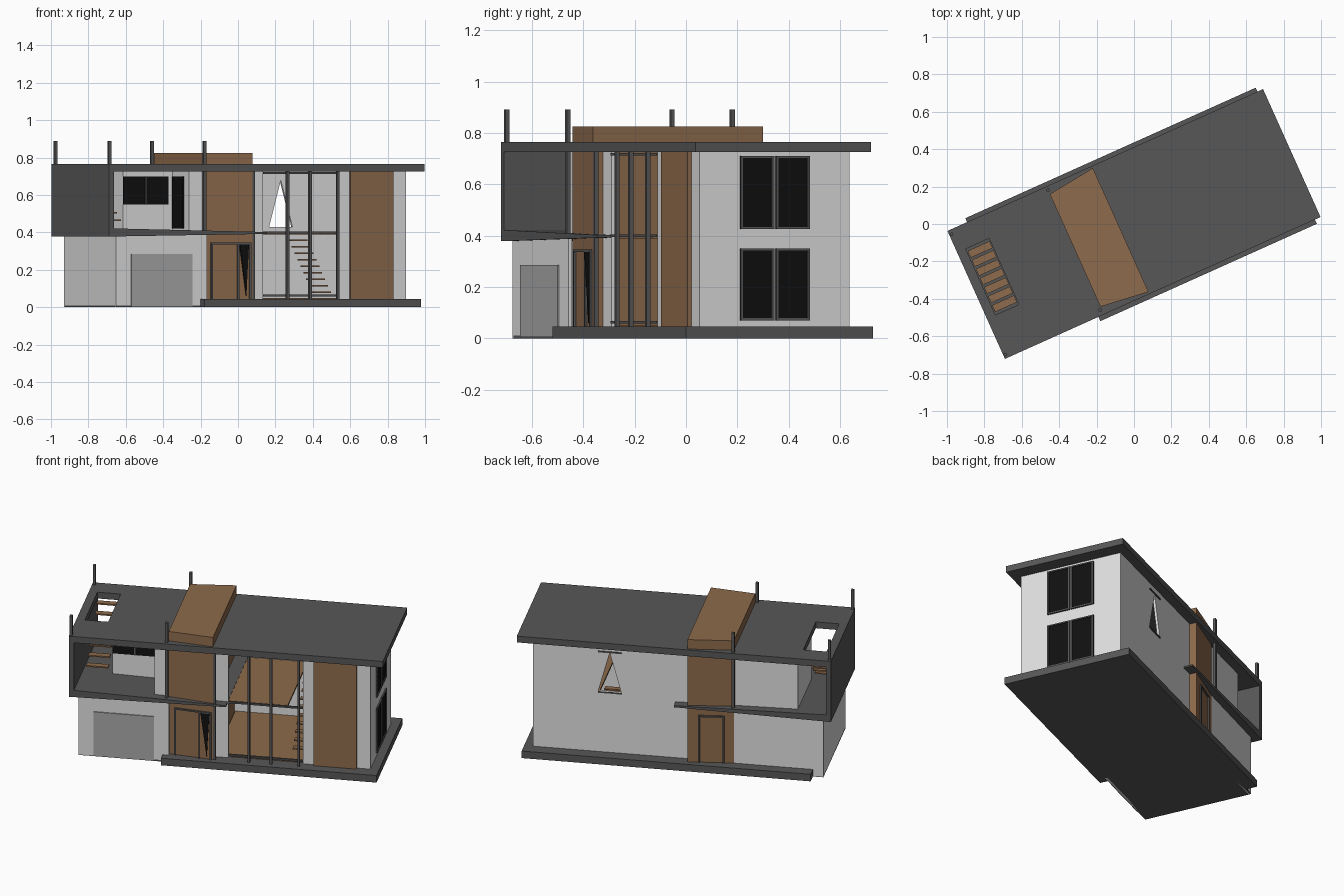
import bpy, bmesh, math

if "Cube" in bpy.data.objects:
    bpy.data.objects.remove(bpy.data.objects["Cube"])

ANGLE = math.radians(24.2)   # the whole house is turned on the plot


def material(name, r, g, b):
    m = bpy.data.materials.new(name)
    m.diffuse_color = (r, g, b, 1)
    m.use_nodes = True
    m.node_tree.nodes["Principled BSDF"].inputs["Base Color"].default_value = m.diffuse_color
    return m


WHITE = material("white_plaster", 0.74, 0.74, 0.74)
DARK = material("dark_grey", 0.095, 0.095, 0.095)
WOOD = material("brown_wood", 0.27, 0.145, 0.072)
GREY = material("garage_grey", 0.39, 0.39, 0.39)
BLACK = material("black_glass", 0.005, 0.005, 0.005)


def box(u0, u1, v0, v1, z0, z1):
    return ([(u0, v0), (u1, v0), (u1, v1), (u0, v1)], z0, z1, 'z')


def build(name, mat, *parts):
    """Each part is (outline, low, high, axis): an outline extruded along z or v."""
    bm = bmesh.new()
    for pts, lo, hi, axis in parts:
        rings = []
        for t in (lo, hi):
            rings.append([bm.verts.new((a, b, t) if axis == 'z' else (a, t, b)) for a, b in pts])
        n = len(pts)
        bm.faces.new(rings[0])
        bm.faces.new(rings[1])
        for i in range(n):
            j = (i + 1) % n
            bm.faces.new((rings[0][i], rings[0][j], rings[1][j], rings[1][i]))
    bmesh.ops.recalc_face_normals(bm, faces=bm.faces)
    me = bpy.data.meshes.new(name)
    bm.to_mesh(me)
    bm.free()
    me.materials.append(mat)
    ob = bpy.data.objects.new(name, me)
    ob.rotation_euler.z = ANGLE
    bpy.context.collection.objects.link(ob)
    return ob


def ring(u0, u1, v0, v1, z0, z1, hu0, hu1, hv0, hv1):
    """Slab with a rectangular hole, as four boxes."""
    return [box(u0, hu0, v0, v1, z0, z1), box(hu1, u1, v0, v1, z0, z1),
            box(hu0, hu1, v0, hv0, z0, z1), box(hu0, hu1, hv1, v1, z0, z1)]


# Base: L-shaped plinth and garage floor
plinth = [(-0.377, -0.40), (0.892, -0.40), (0.892, 0.398), (-0.81, 0.398), (-0.81, 0.33), (-0.377, 0.33)]
build("base_slab", DARK, (plinth, 0, 0.045, 'z'))
build("garage_floor", DARK, box(-0.872, -0.377, -0.35, 0.33, 0, 0.01))

# Roof with stair opening
build("roof", DARK, *ring(-0.925, 0.925, -0.375, 0.375, 0.725, 0.765, -0.875, -0.738, -0.14, 0.247))

# Deck slab tapering towards the tower, and closed end wall of the deck
deck = [(-0.925, 0.378), (0.0, 0.392), (0.0, 0.402), (-0.925, 0.422)]
build("deck_slab", DARK, (deck, -0.375, 0.375, 'v'))
build("deck_end_wall", DARK, box(-0.925, -0.895, -0.375, 0.375, 0.42, 0.725))

# Thin posts rising through the roof
build("roof_posts", DARK, *[box(u - .008, u + .008, v - .008, v + .008, 0.41, 0.89) for u, v in
      ((-0.912, 0.35), (-0.914, -0.355), (-0.353, -0.346), (-0.346, 0.353))])

# Wooden tower with slightly skewed front and back
TL, TR = -0.345, -0.078
def tower_v(u):
    return 0.33 + (u - TL) / (TR - TL) * 0.033
build("tower", WOOD, ([(TL, -tower_v(TL)), (TR, -tower_v(TR)), (TR, tower_v(TR)), (TL, tower_v(TL))],
                      0.02, 0.825, 'z'))


def tower_plate(u0, u1, z0, z1, side, t):
    a, b = tower_v(u0), tower_v(u1)
    return ([(u0, side * a), (u1, side * b), (u1, side * (b + t)), (u0, side * (a + t))], z0, z1, 'z')


# Tower doors: frames and a dark side light
for name, side, u0, u1 in (("front", -1, -0.31, -0.088), ("back", 1, -0.29, -0.14)):
    bars = [tower_plate(u0, u0 + .01, .045, .345, side, .009), tower_plate(u1 - .01, u1, .045, .345, side, .009),
            tower_plate(u0, u1, .336, .345, side, .009)]
    if side < 0:
        bars.append(tower_plate(-0.165, -0.155, .045, .345, side, .009))
    build(name + "_door_frame", DARK, *bars)
pane = [(-0.152, 0.336), (-0.10, 0.336), (-0.115, 0.06)]
build("front_door_glass", BLACK, (pane, -0.366, -0.35, 'v'))

# Garage walls and door
build("garage_walls", WHITE, box(-0.872, -0.857, -0.35, 0.33, 0, 0.385),
      box(-0.872, -0.34, -0.35, -0.335, 0, 0.39), box(-0.872, -0.34, 0.315, 0.33, 0, 0.39))
build("garage_door", GREY, box(-0.784, -0.428, -0.356, -0.35, 0.005, 0.285))

# Upper room beside the deck
build("upper_room_walls", WHITE,
      box(-0.72, -0.705, -0.10, 0.32, 0.40, 0.725), box(-0.72, -0.43, -0.10, -0.085, 0.40, 0.725),
      box(-0.43, -0.415, -0.32, -0.085, 0.40, 0.725), box(-0.43, -0.34, -0.32, -0.305, 0.40, 0.725),
      box(-0.72, -0.34, 0.305, 0.32, 0.40, 0.725))
build("deck_window", BLACK, box(-0.72, -0.456, -0.106, -0.10, 0.55, 0.70))
build("deck_window_bar", DARK, box(-0.592, -0.584, -0.109, -0.10, 0.55, 0.70))
build("deck_door", BLACK, box(-0.437, -0.43, -0.25, -0.11, 0.42, 0.70))

# Main wing walls: front with glazing gap, right end, back with a gabled opening
W0, W1, Z0, Z1 = 0.32, 0.456, 0.43, 0.68
MID = (W0 + W1) / 2
build("front_wall", WHITE, box(-0.08, 0.004, -0.32, -0.305, 0.04, 0.725),
      box(0.443, 0.841, -0.32, -0.305, 0.04, 0.725))
build("right_wall", WHITE, box(0.826, 0.841, -0.32, 0.32, 0.035, 0.725))
build("back_wall", WHITE, box(-0.08, W0, 0.305, 0.32, 0.04, 0.725), box(W1, 0.841, 0.305, 0.32, 0.04, 0.725),
      box(W0, W1, 0.305, 0.32, 0.04, Z0), box(W0, W1, 0.305, 0.32, Z1, 0.725),
      ([(W0, Z0), (MID, Z1), (W0, Z1)], 0.305, 0.32, 'v'),
      ([(W1, Z0), (MID, Z1), (W1, Z1)], 0.305, 0.32, 'v'))
build("back_window_frame", DARK, box(W0, W1, 0.32, 0.326, Z1, Z1 + .008), box(W0, W1, 0.32, 0.326, Z0 - .008, Z0))

# Wooden cladding on the front wall
build("front_cladding", WOOD, box(0.51, 0.762, -0.335, -0.32, 0.04, 0.725))

# Front glazing: posts and rails
build("glazing_posts", DARK, *[box(u - .007, u + .007, -0.362, -0.345, 0.045, 0.725)
                               for u in (-0.07, 0.131, 0.263, 0.425)])
build("glazing_rails", DARK, *[box(0.004, 0.443, -0.325, -0.312, z, z + .01) for z in (0.058, 0.395, 0.712)])

# End windows: two floors, two panes each
panes, frames = [], []
for z0, z1 in ((0.07, 0.35), (0.425, 0.71)):
    for v0, v1 in ((-0.148, -0.004), (0.004, 0.148)):
        panes.append(box(0.841, 0.845, v0, v1, z0, z1))
        frames += [box(0.841, 0.85, v0, v0 + .01, z0, z1), box(0.841, 0.85, v1 - .01, v1, z0, z1),
                   box(0.841, 0.85, v0, v1, z0, z0 + .008), box(0.841, 0.85, v0, v1, z1 - .008, z1)]
build("end_window_glass", BLACK, *panes)
build("end_window_frames", DARK, *frames)

# Interior floors and stairs
build("ground_floor", WOOD, box(-0.075, 0.826, -0.305, 0.305, 0.045, 0.05))
build("upper_floor", WOOD, box(-0.075, 0.35, -0.30, 0.305, 0.388, 0.40), box(0.46, 0.826, -0.30, 0.305, 0.388, 0.40))
build("inner_stairs", WOOD, *[box(0.36, 0.455, -0.20 + i * .038, -0.165 + i * .038, 0.075 + i * .035, 0.083 + i * .035)
                              for i in range(9)])

# Open stairs from the deck to the roof opening
build("roof_stairs", WOOD, *[box(-0.87, -0.742, -0.125 + i * .053, -0.085 + i * .053, 0.46 + i * .042, 0.468 + i * .042)
                             for i in range(7)])
